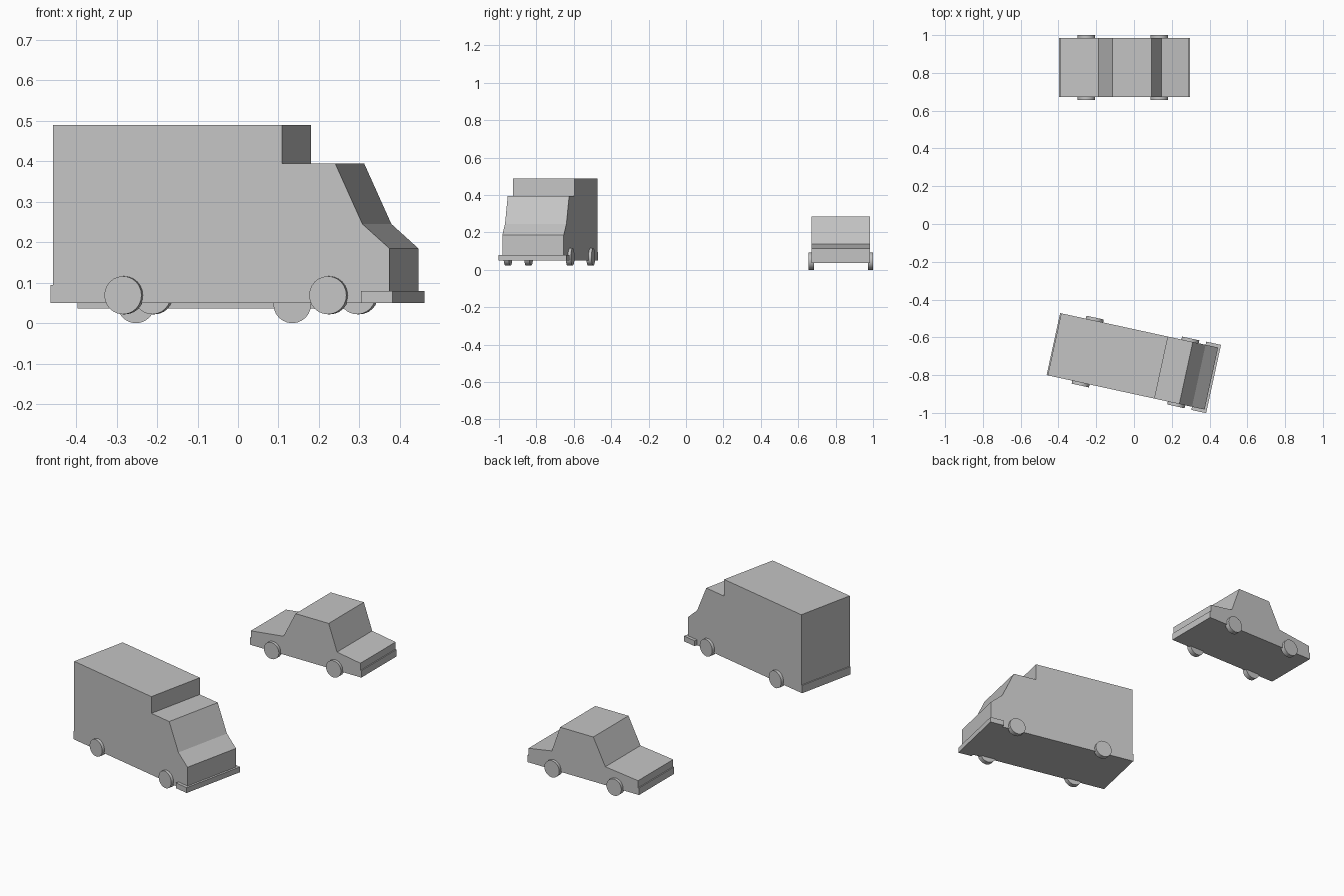
import bpy
import bmesh
from math import radians
from mathutils import Matrix, Vector

if "Cube" in bpy.data.objects:
    bpy.data.objects.remove(bpy.data.objects["Cube"], do_unlink=True)

grey = bpy.data.materials.new("light_grey")
grey.use_nodes = True
colour = (0.55, 0.55, 0.55, 1.0)
grey.diffuse_color = colour
grey.node_tree.nodes["Principled BSDF"].inputs["Base Color"].default_value = colour


def finish(name, bm, place):
    """Turn a bmesh into a named, placed object."""
    bmesh.ops.recalc_face_normals(bm, faces=bm.faces)
    mesh = bpy.data.meshes.new(name)
    bm.to_mesh(mesh)
    bm.free()
    mesh.materials.append(grey)
    obj = bpy.data.objects.new(name, mesh)
    bpy.context.collection.objects.link(obj)
    obj.matrix_world = place
    return obj


def body(name, profile, width, place):
    """Extrude a side profile (x, z) across the vehicle."""
    bm = bmesh.new()
    face = bm.faces.new([bm.verts.new((x, -width / 2, z)) for x, z in profile])
    side = bmesh.ops.extrude_face_region(bm, geom=[face])["geom"]
    verts = [v for v in side if isinstance(v, bmesh.types.BMVert)]
    bmesh.ops.translate(bm, verts=verts, vec=(0, width, 0))
    return finish(name, bm, place)


def slab(name, x0, x1, z0, z1, width, place):
    return body(name, [(x0, z0), (x1, z0), (x1, z1), (x0, z1)], width, place)


def wheels(prefix, axles, radius, height, outer, thickness, place):
    """Four thin wheels, mirrored left and right on each axle."""
    for end, x in axles.items():
        for label, sign in (("left", 1), ("right", -1)):
            bm = bmesh.new()
            spin = Matrix.Rotation(radians(90), 4, "X")
            centre = Vector((x, sign * (outer - thickness / 2), height))
            bmesh.ops.create_cone(bm, cap_ends=True, segments=24,
                                  radius1=radius, radius2=radius, depth=thickness,
                                  matrix=Matrix.Translation(centre) @ spin)
            obj = finish(f"{prefix}_{end}_{label}_wheel", bm, place)
            bpy.ops.object.select_all(action="DESELECT")
            obj.select_set(True)
            bpy.context.view_layer.objects.active = obj
            bpy.ops.object.shade_smooth_by_angle(angle=radians(30))


# Box truck, turned slightly; local x runs forward from its rear
truck = Matrix.Translation((-0.421, -0.637, 0)) @ Matrix.Rotation(radians(-12.3), 4, "Z")
body("truck_body", [(0, 0.05), (0.85, 0.05), (0.85, 0.185), (0.782, 0.245),
                    (0.713, 0.395), (0.579, 0.395), (0.579, 0.489), (0, 0.489)],
     0.336, truck)
slab("truck_front_bumper", 0.782, 0.862, 0.05, 0.08, 0.37, truck)
slab("truck_rear_bumper", -0.006, 0.02, 0.05, 0.094, 0.336, truck)
wheels("truck", {"rear": 0.18, "front": 0.698}, 0.047, 0.069, 0.184, 0.028, truck)

# Saloon car, parked straight
car = Matrix.Translation((0, 0.828, 0))
body("car_body", [(-0.391, 0.036), (0.29, 0.036), (0.29, 0.115), (0.145, 0.139),
                  (0.093, 0.286), (-0.113, 0.286), (-0.188, 0.139), (-0.391, 0.115)],
     0.312, car)
slab("car_front_bumper", 0.27, 0.296, 0.036, 0.075, 0.312, car)
slab("car_rear_bumper", -0.397, -0.37, 0.036, 0.075, 0.312, car)
wheels("car", {"rear": -0.252, "front": 0.134}, 0.0465, 0.0465, 0.172, 0.028, car)
